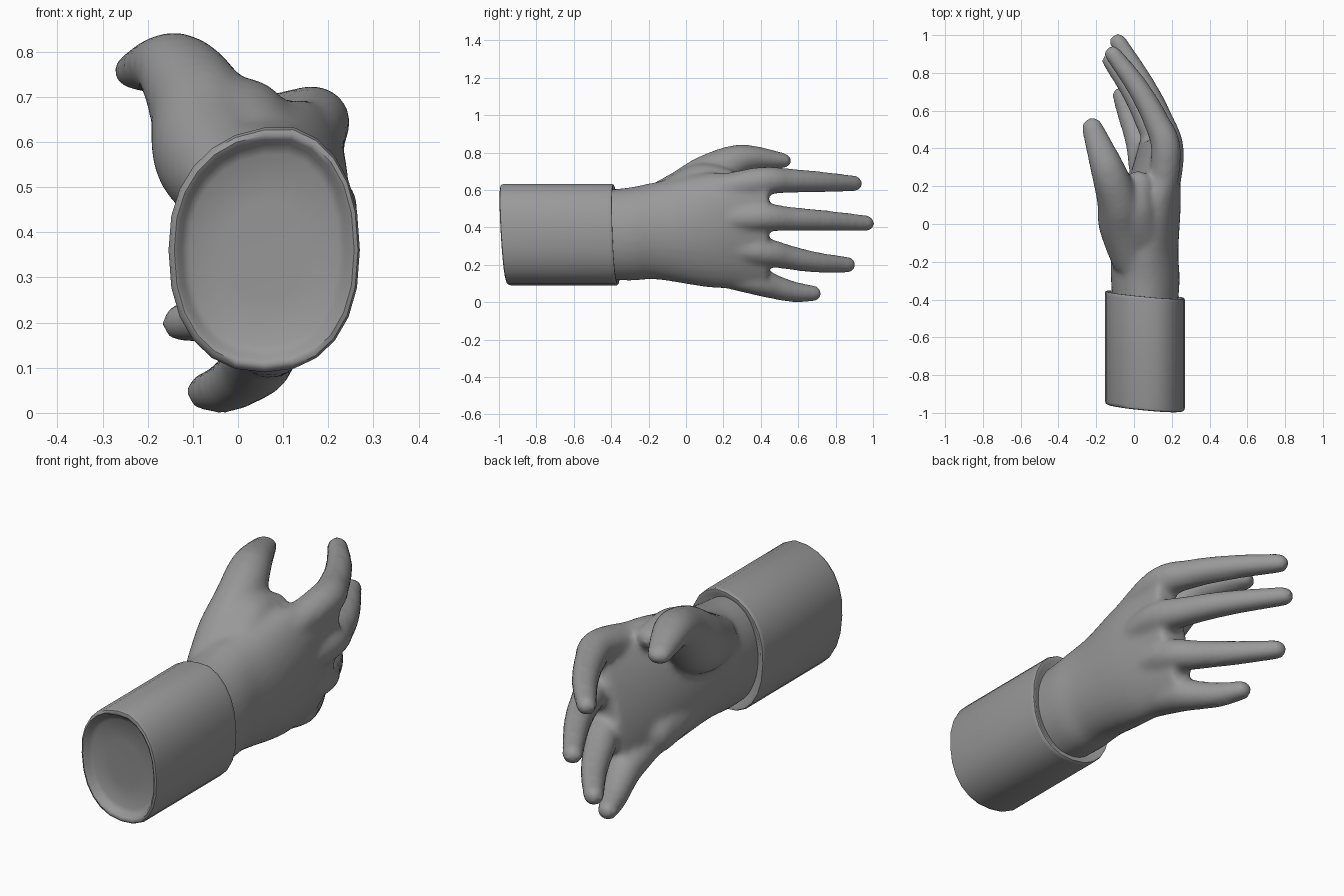
import bpy, bmesh, math
from mathutils import Vector

if "Cube" in bpy.data.objects:
    bpy.data.objects.remove(bpy.data.objects["Cube"])

grey = bpy.data.materials.new("plain grey")
grey.diffuse_color = (0.32, 0.32, 0.32, 1)
grey.use_nodes = True
grey.node_tree.nodes["Principled BSDF"].inputs["Base Color"].default_value = grey.diffuse_color


def add_rings(bm, rings):
    """Skin a list of point rings and cap both ends."""
    vs = [[bm.verts.new(p) for p in r] for r in rings]
    n = len(vs[0])
    for a, b in zip(vs, vs[1:]):
        for i in range(n):
            bm.faces.new((a[i], a[(i + 1) % n], b[(i + 1) % n], b[i]))
    bm.faces.new(vs[0])
    bm.faces.new(vs[-1])


def catmull(p, t):
    """Smooth blend between the middle two of four sections."""
    return [0.5 * (2 * b + (c - a) * t + (2 * a - 5 * b + 4 * c - d) * t * t
                   + (3 * b - a - 3 * c + d) * t ** 3) for a, b, c, d in zip(*p)]


def tube(bm, path, n=20, tip=True, steps=5, lean=0.0):
    """Sections are x, y, z, thickness radius, width radius; lean tilts them toward the far end."""
    last = len(path) - 1
    fine = []
    for i in range(last):
        p = [path[max(0, i - 1)], path[i], path[i + 1], path[min(last, i + 2)]]
        fine += [catmull(p, s / steps) for s in range(steps)]
    fine.append(list(path[-1]))
    count = len(fine)
    # rounded end
    if tip:
        end, prev = Vector(fine[-1][:3]), Vector(fine[-2][:3])
        d = (end - prev).normalized()
        a, b = path[-1][3:5]
        for ang in (25, 50, 70, 84):
            c, s = math.cos(math.radians(ang)), math.sin(math.radians(ang))
            fine.append([*(end + d * s * min(a, b)), a * c, b * c])
    rings = []
    for i, r in enumerate(fine):
        t = Vector(fine[min(i + 1, len(fine) - 1)][:3]) - Vector(fine[max(i - 1, 0)][:3])
        t = t.normalized() if tip else Vector((0, 1, 0))
        u = t.cross(Vector((0, 0, 1))).normalized()
        v = u.cross(t)
        tilt = lean * max(0, 2 * i / count - 1)
        ring = []
        for k in range(n):
            w = 2 * math.pi * k / n
            p = Vector(r[:3]) + u * r[3] * math.cos(w) + v * r[4] * math.sin(w)
            p.x += tilt * r[4] * math.sin(w)
            ring.append(p)
        rings.append(ring)
    add_rings(bm, rings)


def finish(name, bm):
    bmesh.ops.recalc_face_normals(bm, faces=bm.faces)
    me = bpy.data.meshes.new(name)
    bm.to_mesh(me)
    bm.free()
    me.materials.append(grey)
    ob = bpy.data.objects.new(name, me)
    bpy.context.collection.objects.link(ob)
    return ob


def finger(bm, *joints):
    """Bone from inside the palm through knuckle, two joints and tip, with an even taper."""
    kx, _, kz = joints[0]
    points = [(.5 * kx + .045, .05, .385 + .75 * (kz - .385)), *joints]
    radii = (.072, .08, .068, .058, .046)
    tube(bm, [(*p, r, r * .96) for p, r in zip(points, radii)])


hand = bmesh.new()
# wrist and palm
tube(hand, [(.06, -.5, .36, .165, .235), (.06, -.3, .365, .182, .25), (.06, -.15, .383, .175, .262),
            (.1, .16, .385, .145, .31), (.13, .44, .375, .078, .295)], n=32, tip=False, lean=.24)
# index, middle, ring and little fingers
finger(hand, (.17, .38, .645), (.115, .55, .65), (.015, .73, .643), (-.112, .9, .635))
finger(hand, (.187, .37, .455), (.135, .56, .445), (.045, .75, .436), (-.085, .965, .422))
finger(hand, (.135, .38, .275), (.07, .55, .24), (-.01, .7, .213), (-.125, .865, .2))
finger(hand, (.045, .36, .118), (.01, .48, .08), (-.03, .58, .055), (-.07, .682, .047))
# thumb with its fleshy base
tube(hand, [(.0, -.2, .5, .115, .11), (-.058, 0, .575, .13, .14), (-.085, .13, .675, .112, .122),
            (-.143, .3, .765, .09, .08), (-.225, .52, .757, .056, .042)])
# web between thumb and index
tube(hand, [(.05, -.1, .56, .12, .09), (.0, .08, .66, .11, .085), (.03, .23, .66, .07, .05)])
# heel of the palm below the little finger
tube(hand, [(.03, -.2, .3, .11, .12), (.02, .2, .21, .09, .1)])
hand_ob = finish("hand", hand)
m = hand_ob.modifiers.new("merge", 'REMESH')
m.mode = 'VOXEL'
m.voxel_size = 0.014
m.use_smooth_shade = True
m = hand_ob.modifiers.new("soften", 'SMOOTH')
m.factor = 0.5
m.iterations = 12


def cuff_ring(scale, front, depth, n=24):
    """Rounded-oval ring with a raised upper corner and slanted cuff ends."""
    ring = []
    for k in range(n):
        w = 2 * math.pi * k / n
        c, s = math.cos(w), math.sin(w)
        dx = scale * .212 * math.copysign(abs(c) ** .87, c)
        dz = scale * .271 * math.copysign(abs(s) ** .87, s) + .14 * min(dx, .07) * max(0, s)
        if front:
            y = -.972 - .06 * dz - .09 * dx + depth
        else:
            y = -.375 - .04 * dz - .09 * dx - depth
        ring.append((.058 + dx, y, .361 + dz))
    return ring


# cuff around the forearm, dished at the open end and rolled in at the wrist
cuff = bmesh.new()
front_rim = ((.4, .04), (.78, .036), (.86, .024), (.9, .006), (.94, 0), (.98, .004), (1, .02))
back_rim = ((1, .02), (1, .008), (.985, 0), (.94, 0), (.88, .01))
add_rings(cuff, [cuff_ring(s, True, d) for s, d in front_rim]
          + [cuff_ring(s, False, d) for s, d in back_rim])
cuff_ob = finish("cuff", cuff)
bpy.ops.object.select_all(action='DESELECT')
bpy.context.view_layer.objects.active = cuff_ob
cuff_ob.select_set(True)
bpy.ops.object.shade_smooth_by_angle(angle=math.radians(50))
